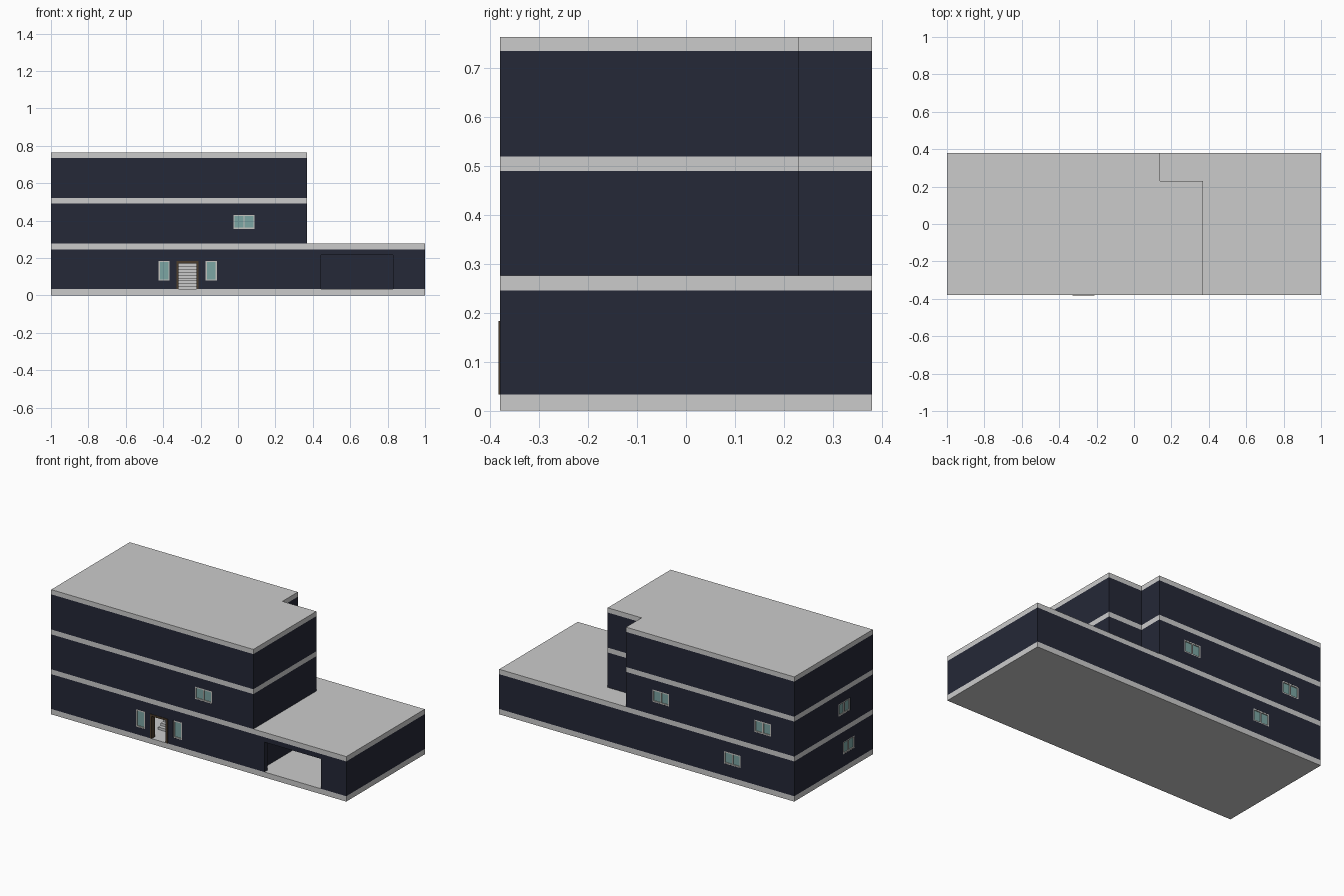
import bpy, bmesh, math
from mathutils import Matrix, Vector

if "Cube" in bpy.data.objects:
    bpy.data.objects.remove(bpy.data.objects["Cube"])

T = 0.03  # wall thickness
FULL = [(-1, -0.38), (1, -0.38), (1, 0.38), (-1, 0.38)]
UPPER = [(-1, -0.38), (0.37, -0.38), (0.37, 0.23), (0.14, 0.23), (0.14, 0.38), (-1, 0.38)]


def material(name, rgb):
    m = bpy.data.materials.new(name)
    m.diffuse_color = (*rgb, 1)
    m.use_nodes = True
    m.node_tree.nodes["Principled BSDF"].inputs["Base Color"].default_value = m.diffuse_color
    return m


NAVY = material("navy_render", (0.018, 0.021, 0.038))
GLASS = material("glass", (0.2, 0.38, 0.37))
FRAME = material("pale_frame", (0.55, 0.55, 0.52))
WOOD = material("dark_wood", (0.07, 0.045, 0.025))


def finish(name, bm, mat=None, matrix=None):
    bmesh.ops.recalc_face_normals(bm, faces=bm.faces)
    me = bpy.data.meshes.new(name)
    bm.to_mesh(me)
    bm.free()
    ob = bpy.data.objects.new(name, me)
    bpy.context.collection.objects.link(ob)
    if mat:
        me.materials.append(mat)
    if matrix:
        ob.matrix_world = matrix
    return ob


def boxes(name, spans, mat=None, matrix=None):
    """One object from boxes given as (x0, x1, y0, y1, z0, z1)."""
    bm = bmesh.new()
    for x0, x1, y0, y1, z0, z1 in spans:
        m = Matrix.Translation(((x0 + x1) / 2, (y0 + y1) / 2, (z0 + z1) / 2))
        m = m @ Matrix.Diagonal((x1 - x0, y1 - y0, z1 - z0, 1))
        bmesh.ops.create_cube(bm, size=1, matrix=m)
    return finish(name, bm, mat, matrix)


def slab(name, outline, z0, z1):
    bm = bmesh.new()
    face = bm.faces.new([bm.verts.new((x, y, z0)) for x, y in outline])
    new = bmesh.ops.extrude_face_region(bm, geom=[face])["geom"]
    top = [v for v in new if isinstance(v, bmesh.types.BMVert)]
    bmesh.ops.translate(bm, verts=top, vec=(0, 0, z1 - z0))
    return finish(name, bm)


def inset(outline):
    pts = [Vector(p) for p in outline]
    out = []
    for i, p in enumerate(pts):
        a = (p - pts[i - 1]).normalized()
        b = (pts[(i + 1) % len(pts)] - p).normalized()
        out.append(p + T * Vector((-a.y - b.y, a.x + b.x)))
    return out


def walls(name, outline, z0, z1, cutters):
    bm = bmesh.new()
    loops = [[bm.verts.new((p[0], p[1], z)) for p in ring]
             for ring, z in ((outline, z0), (outline, z1),
                             (inset(outline), z1), (inset(outline), z0))]
    n = len(outline)
    for k in range(4):
        a, b = loops[k], loops[(k + 1) % 4]
        for i in range(n):
            j = (i + 1) % n
            bm.faces.new((a[i], a[j], b[j], b[i]))
    ob = finish(name, bm, NAVY)
    bpy.context.view_layer.objects.active = ob
    for c in cutters:
        c.hide_render = True
        mod = ob.modifiers.new("opening", "BOOLEAN")
        mod.operation, mod.solver, mod.object = "DIFFERENCE", "EXACT", c
        bpy.ops.object.modifier_apply(modifier=mod.name)
        bpy.data.objects.remove(c)


def window(name, x, y, z, w, h, angle=0, panes=2):
    """Frame, glass and cutter; local -y is the outside."""
    m = Matrix.Translation((x, y, z)) @ Matrix.Rotation(math.radians(angle), 4, "Z")
    a, b, f, y0, y1 = w / 2, h / 2, 0.007, 0.0005, 0.02
    bars = [(-a, a, y0, y1, b - f, b), (-a, a, y0, y1, -b, f - b),
            (-a, f - a, y0, y1, f - b, b - f), (a - f, a, y0, y1, f - b, b - f)]
    if panes == 2:
        bars.append((-f / 2, f / 2, y0, y1, f - b, b - f))
    boxes(name + "_frame", bars, FRAME, m)
    boxes(name + "_glass", [(f - a, a - f, 0.006, 0.012, f - b, b - f)], GLASS, m)
    return boxes(name + "_cutter", [(-a, a, -0.02, T + 0.02, -b, b)], None, m)


# floor and roof slabs
slab("base_slab", FULL, 0, 0.033)
slab("first_floor_slab", FULL, 0.246, 0.276)
slab("second_floor_slab", UPPER, 0.49, 0.52)
slab("roof_slab", UPPER, 0.735, 0.764)

# ground floor windows, doorway and garage opening
ground = [
    window("front_window_left", -0.395, -0.38, 0.132, 0.06, 0.106, panes=1),
    window("front_window_right", -0.143, -0.38, 0.132, 0.06, 0.106, panes=1),
    window("back_window_ground", -0.58, 0.38, 0.145, 0.112, 0.075, 180),
    window("side_window_ground", -1, -0.149, 0.145, 0.112, 0.075, -90),
    boxes("doorway_cutter", [(-0.329, -0.211, -0.4, -0.33, 0.02, 0.182)]),
    boxes("garage_cutter", [(0.445, 0.83, -0.4, -0.33, 0.02, 0.216)]),
]
# first floor windows
first = [
    window("front_window_upper", 0.032, -0.38, 0.393, 0.114, 0.075),
    window("back_window_upper_a", -0.786, 0.38, 0.393, 0.114, 0.075, 180),
    window("back_window_upper_b", -0.095, 0.38, 0.393, 0.114, 0.075, 180),
    window("side_window_upper", -1, -0.106, 0.393, 0.112, 0.075, -90),
]
walls("ground_floor_walls", FULL, 0.033, 0.246, ground)
walls("first_floor_walls", UPPER, 0.276, 0.49, first)
walls("second_floor_walls", UPPER, 0.52, 0.735, [])

# partition beside the garage
boxes("garage_partition", [(0.38, 0.41, -0.35, 0.35, 0.033, 0.246)], NAVY)

# door frame, slightly proud of the wall
boxes("door_frame", [(-0.33, -0.318, -0.383, -0.35, 0.033, 0.183),
                     (-0.222, -0.21, -0.383, -0.35, 0.033, 0.183),
                     (-0.318, -0.222, -0.383, -0.35, 0.171, 0.183)], WOOD)

# stairs seen through the doorway
N, RISE, RUN = 14, 0.0152, 0.024
boxes("stairs", [(-0.36, -0.18, -0.26 + i * RUN, -0.26 + (i + 1) * RUN,
                  0.033, 0.033 + (i + 1) * RISE) for i in range(N)])
